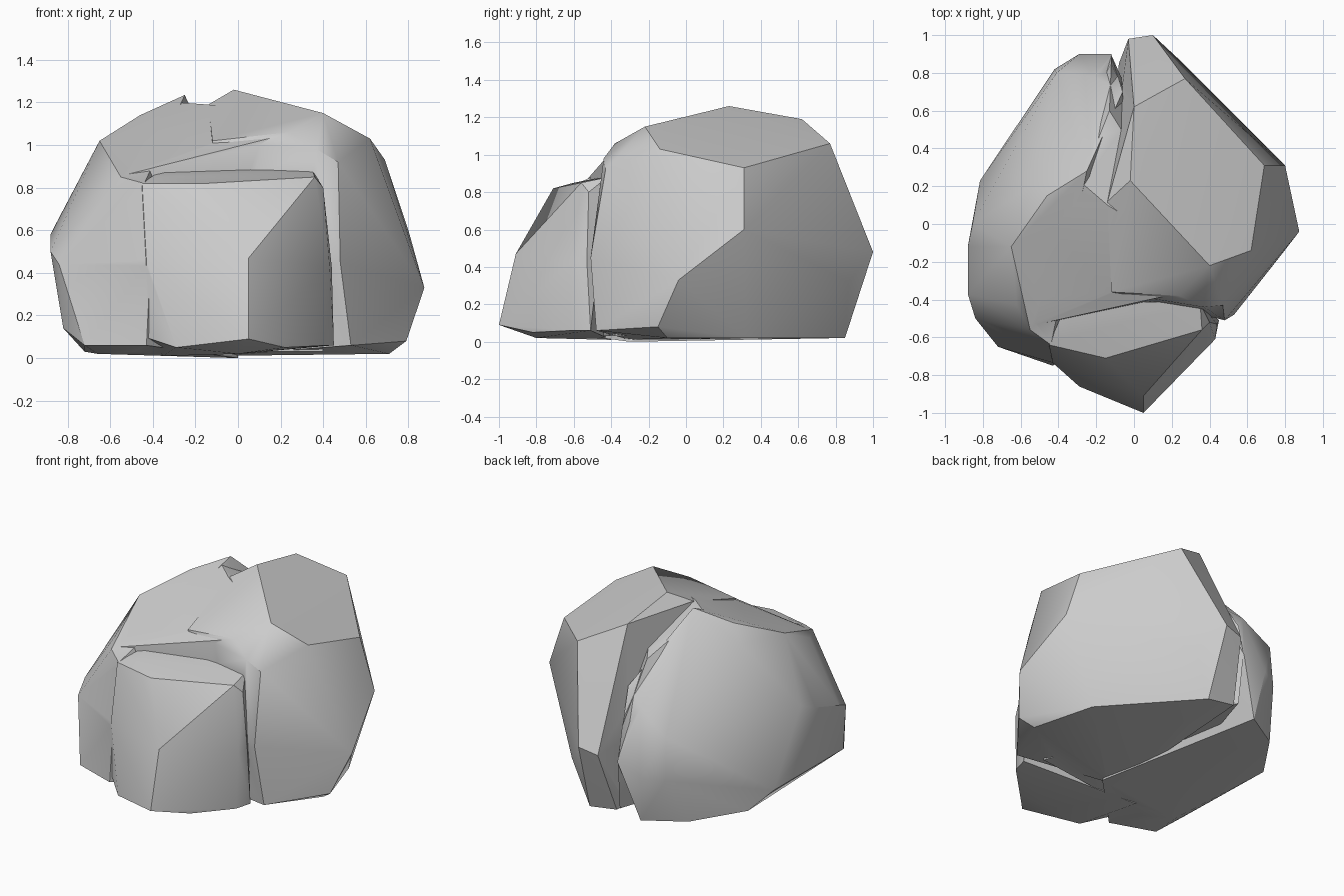
import bpy, bmesh


def chunk(name, pts):
    """Faceted stone lobe: the convex hull of a few corner points."""
    bm = bmesh.new()
    for p in pts:
        bm.verts.new(p)
    res = bmesh.ops.convex_hull(bm, input=bm.verts)
    junk = {v for v in res["geom_interior"] + res["geom_unused"]
            if isinstance(v, bmesh.types.BMVert) and not v.link_faces}
    bmesh.ops.delete(bm, geom=list(junk), context='VERTS')
    bmesh.ops.recalc_face_normals(bm, faces=bm.faces)
    me = bpy.data.meshes.new(name)
    bm.to_mesh(me)
    bm.free()
    ob = bpy.data.objects.new(name, me)
    bpy.context.collection.objects.link(ob)
    return ob


# Large right and rear lobe, with the peak
main = chunk("boulder", [
    (-.02, .23, 1.26), (.0, .62, 1.19), (.27, .77, 1.06), (.40, -.22, 1.15),
    (.62, -.14, 1.03), (.69, .31, .93), (.80, .31, .60), (.875, -.04, .33),
    (.79, -.15, .08), (.71, -.10, .02), (.65, -.30, .30), (.53, -.48, .06),
    (.48, -.51, .45), (.47, -.43, .92), (.37, -.44, .98), (.24, -.38, 1.06),
    (-.12, -.36, 1.02), (.10, 1.0, .48), (-.03, .98, .45), (.24, .87, .32),
    (.12, .85, .02), (.6, .32, .02), (-.08, .85, .05), (-.12, -.3, .01),
    (-.14, .12, 1.19),
])

# Left lobe, split from the main one by a groove at the back
left = chunk("left_lobe", [
    (-.25, .28, 1.235), (-.21, .78, .74), (-.46, .15, 1.14), (-.65, -.12, 1.02),
    (-.55, .20, 1.04), (-.62, -.43, .86), (-.55, -.56, .85), (-.44, -.64, .82),
    (-.41, -.74, .46), (-.43, -.75, .06), (-.72, -.65, .06), (-.82, -.50, .14),
    (-.84, -.50, .44), (-.88, -.37, .50), (-.88, -.12, .58), (-.855, .0, .63),
    (-.815, .23, .14), (-.72, .37, .03), (-.50, .69, .02), (-.42, .82, .32),
    (-.41, .80, .60), (-.29, .90, .34), (-.12, .90, .40), (-.66, -.40, .02),
    (-.25, .84, .02), (0, -.3, .0), (-.06, .70, .82),
])

# Lower front lobe with a shelf on top
front = chunk("front_lobe", [
    (.36, -.56, .85), (-.15, -.71, .82), (-.34, -.60, .85), (-.45, -.64, .82),
    (.05, -.91, .47), (.05, -1.0, .09), (.22, -.82, .05), (.43, -.61, .43),
    (.42, -.62, .06), (-.29, -.86, .05), (-.43, -.735, .46), (.35, -.42, .88),
    (-.35, -.40, .89), (.40, -.52, .80), (.44, -.53, .43), (.45, -.51, .06),
    (-.35, -.40, .01), (-.44, -.72, .10), (.0, -.80, .02),
])

# Saddle joining the lobes: front slope and the floor of the rear groove
saddle = chunk("saddle", [
    (-.14, .10, 1.19), (-.28, .22, 1.20), (-.64, -.12, 1.01), (.38, -.22, 1.13),
    (.22, -.37, 1.05), (-.12, -.36, 1.01), (-.36, -.46, .89), (-.55, -.54, .855),
    (-.13, .60, .98), (-.12, .85, .62), (-.12, .895, .40), (-.11, .86, .07),
    (-.50, -.50, .03), (.40, -.38, .03),
])

# Fuse the lobes into one stone
for lobe in (left, front, saddle):
    mod = main.modifiers.new("fuse", 'BOOLEAN')
    mod.operation = 'UNION'
    mod.solver = 'EXACT'
    mod.object = lobe
deps = bpy.context.evaluated_depsgraph_get()
main.data = bpy.data.meshes.new_from_object(main.evaluated_get(deps))
main.modifiers.clear()
for lobe in (left, front, saddle):
    bpy.data.objects.remove(lobe)

# Soft shading on shallow facets, sharp ridges
bpy.context.view_layer.objects.active = main
main.select_set(True)
bpy.ops.object.shade_smooth_by_angle(angle=0.52)
